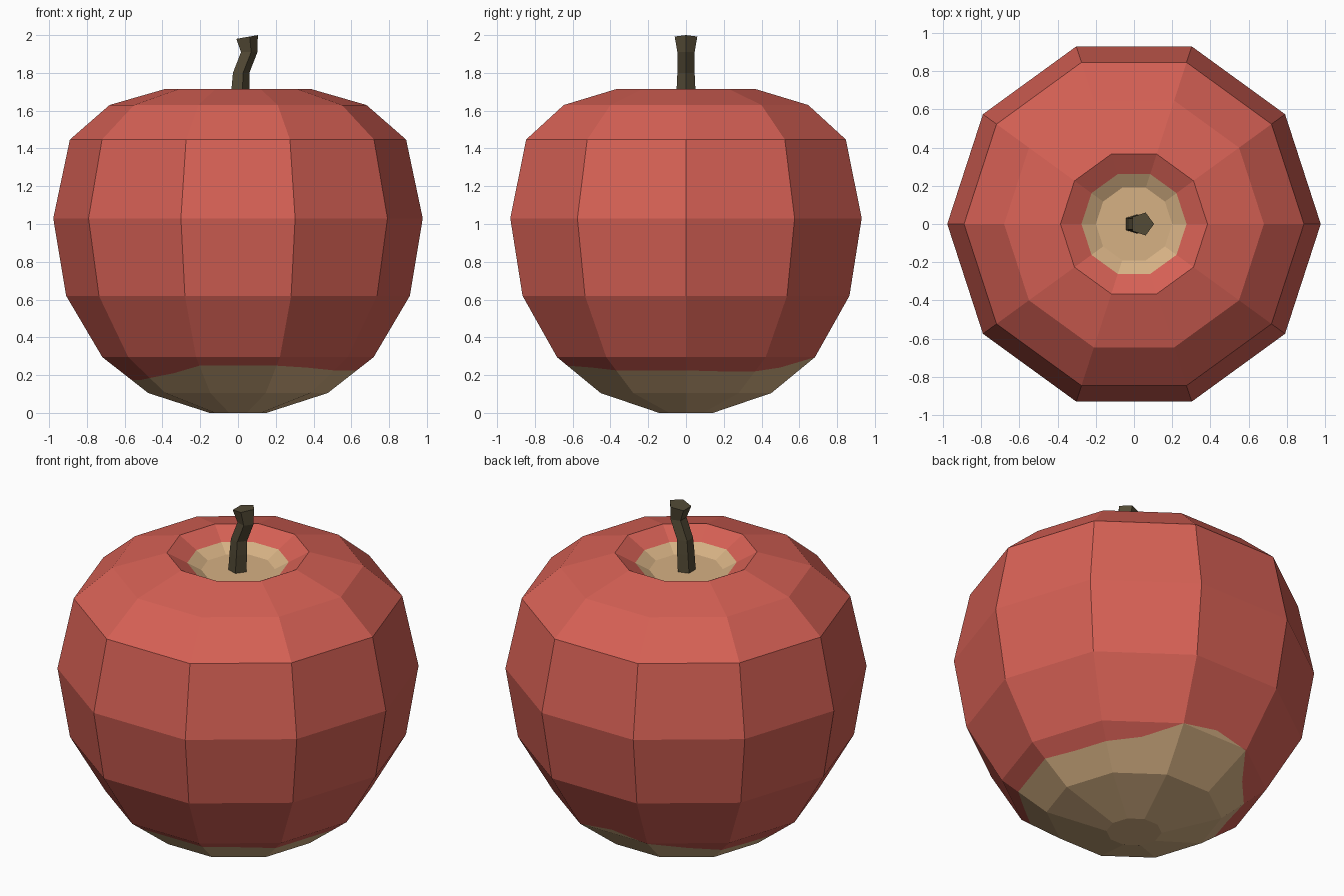
import bpy, bmesh, math
from mathutils import Vector

if "Cube" in bpy.data.objects:
    bpy.data.objects.remove(bpy.data.objects["Cube"])

def material(name, rgb):
    m = bpy.data.materials.new(name)
    m.diffuse_color = (*rgb, 1)
    m.use_nodes = True
    m.node_tree.nodes["Principled BSDF"].inputs["Base Color"].default_value = m.diffuse_color
    return m

RED = material("apple red", (0.67, 0.118, 0.090))
TAN = material("pale tan", (0.67, 0.44, 0.23))
BROWN = material("stem brown", (0.085, 0.068, 0.036))

def loft(bm, rings):
    """Bridge equal rings of points and cap both ends."""
    vs = [[bm.verts.new(p) for p in r] for r in rings]
    n = len(vs[0])
    for a, b in zip(vs, vs[1:]):
        for i in range(n):
            j = (i + 1) % n
            bm.faces.new((a[i], a[j], b[j], b[i]))
    bm.faces.new(vs[0][::-1])
    bm.faces.new(vs[-1])

def finish(bm, name, mats):
    me = bpy.data.meshes.new(name)
    bm.normal_update()
    bm.to_mesh(me)
    bm.free()
    for m in mats:
        me.materials.append(m)
    ob = bpy.data.objects.new(name, me)
    bpy.context.collection.objects.link(ob)

def ring(r, z, n, cx=0, tilt=0):
    pts = []
    for k in range(n):
        a = 2 * math.pi * k / n
        pts.append((cx + r * math.cos(a), r * math.sin(a), z + tilt * math.cos(a)))
    return pts

# Apple body: ten-sided profile, ending in the hollow around the stem
profile = [(0.15, 0), (0.475, 0.105), (0.718, 0.295), (0.91, 0.62),
           (0.978, 1.03), (0.89, 1.447), (0.68, 1.63), (0.385, 1.715),
           (0.275, 1.655), (0.2, 1.613)]
bm = bmesh.new()
loft(bm, [ring(r, z, 10) for r, z in profile])

# Wavy edge of the pale underside: a height for every 18 degrees
edge = [.225, .22, .22, .24, .295, .325, .29, .23, .20, .18,
        .175, .175, .185, .21, .25, .25, .25, .24, .225, .225]
STEP = math.radians(18)

def low_faces():
    return [f for f in bm.faces if 0.1 < f.calc_center_median().z < 0.5]

def geom_of(faces):
    g = set(faces)
    for f in faces:
        g.update(f.edges)
        g.update(f.verts)
    return list(g)

for k in range(5):
    a = STEP * (2 * k + 1)
    bmesh.ops.bisect_plane(bm, geom=geom_of(low_faces()), dist=1e-5, plane_co=(0, 0, 0),
                           plane_no=(-math.sin(a), math.cos(a), 0))

def column(f):
    c = f.calc_center_median()
    return int((math.atan2(c.y, c.x) % (2 * math.pi)) / STEP) % 20

def edge_point(i):
    a, z = STEP * i, edge[i % 20]
    for (r0, z0), (r1, z1) in zip(profile, profile[1:]):
        if z0 <= z <= z1:
            r = r0 + (r1 - r0) * (z - z0) / (z1 - z0)
            break
    if i % 2:
        r *= math.cos(STEP)
    return Vector((r * math.cos(a), r * math.sin(a), z))

planes = []
for i in range(20):
    p, q = edge_point(i), edge_point(i + 1)
    out = Vector((math.cos(STEP * (i + .5)), math.sin(STEP * (i + .5)), 0))
    no = out.cross(q - p).normalized()
    planes.append((p, no if no.z > 0 else -no))
for i, (p, no) in enumerate(planes):
    faces = [f for f in low_faces() if column(f) == i]
    bmesh.ops.bisect_plane(bm, geom=geom_of(faces), dist=1e-5, plane_co=p, plane_no=no)

# Pale underside and pale bottom of the hollow, red elsewhere
for f in bm.faces:
    c = f.calc_center_median()
    if c.z < 0.1:
        f.material_index = 1
    elif c.z < 0.5:
        p, no = planes[column(f)]
        f.material_index = int((c - p).dot(no) < 0)
    else:
        f.material_index = int(math.hypot(c.x, c.y) < 0.27)
finish(bm, "apple_body", [RED, TAN])

# Stem: bent five-sided stalk with a flared, slightly tilted top
bm = bmesh.new()
loft(bm, [ring(0.054, 1.59, 5, 0.0), ring(0.052, 1.72, 5, 0.008),
          ring(0.048, 1.80, 5, 0.012), ring(0.048, 1.91, 5, 0.055),
          ring(0.063, 1.989, 5, 0.042, 0.011)])
finish(bm, "stem", [BROWN])
